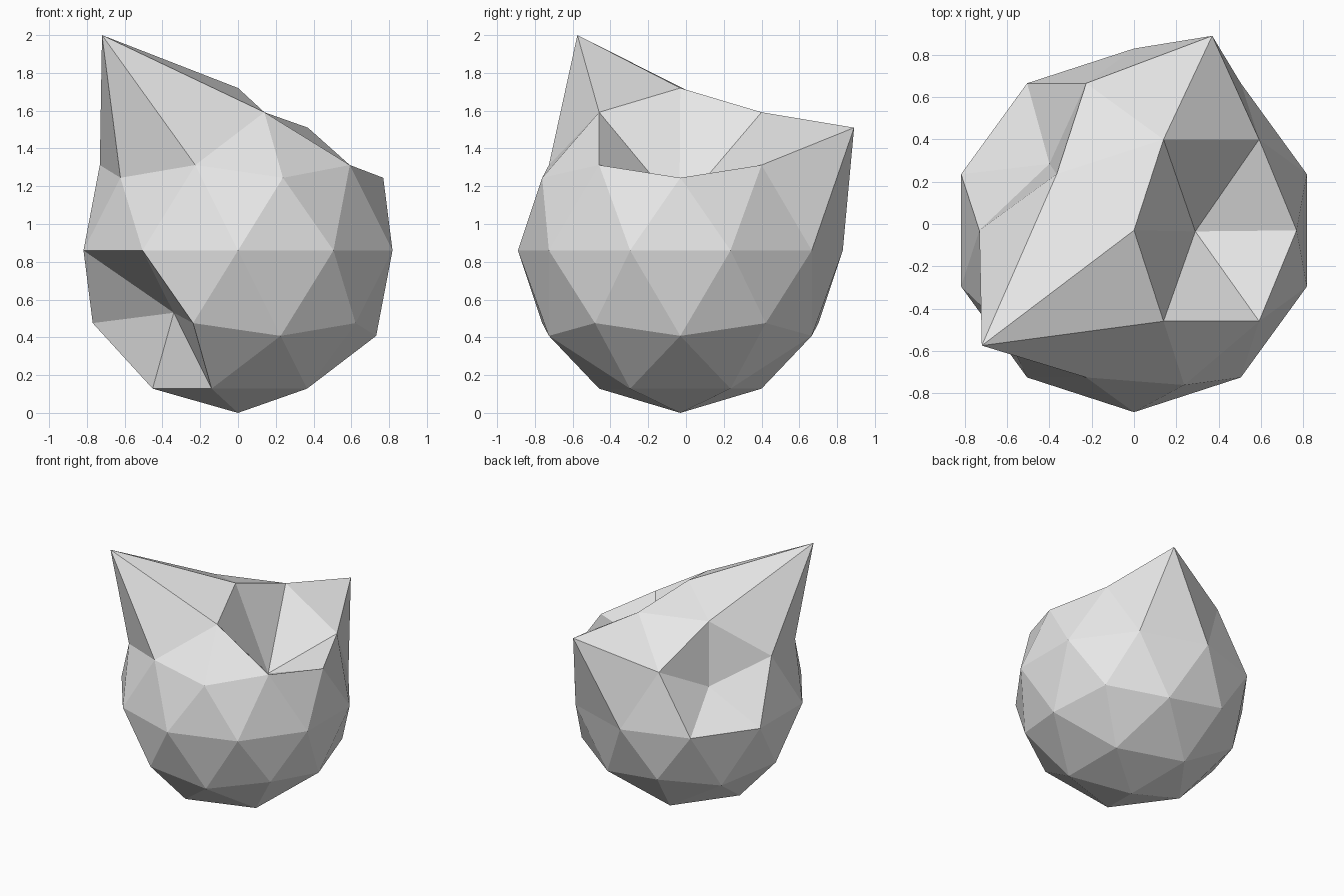
import bpy
import bmesh
from mathutils import Vector

cube = bpy.data.objects.get("Cube")
if cube:
    bpy.data.objects.remove(cube, do_unlink=True)

RADIUS = 0.86
CENTRE = Vector((0, -0.03, RADIUS))

# Plain grey surface
grey = bpy.data.materials.new("light grey")
grey.use_nodes = True
grey.diffuse_color = (0.8, 0.8, 0.8, 1)
for node in grey.node_tree.nodes:
    if node.type == 'BSDF_PRINCIPLED':
        node.inputs["Base Color"].default_value = grey.diffuse_color

# Low-poly ball
bpy.ops.mesh.primitive_ico_sphere_add(subdivisions=2, radius=RADIUS, location=(0, 0, 0))
ball = bpy.context.object
ball.name = "faceted_ball"
ball.data.name = "faceted_ball"
ball.data.materials.append(grey)

bm = bmesh.new()
bm.from_mesh(ball.data)
bmesh.ops.translate(bm, vec=CENTRE, verts=bm.verts)


def nearest(point):
    return min(bm.verts, key=lambda v: (v.co - Vector(point)).length)


# Corners pulled out into spikes or pushed in as dents: (resting place, new place)
moves = [
    ((-0.37, -0.30, 1.59), (-0.72, -0.575, 2.0)),   # tall front spike
    ((0.24, 0.70, 1.245), (0.37, 0.89, 1.51)),      # back spike
    ((0.45, -0.03, 1.59), (0.29, -0.035, 1.08)),    # top dent
    ((-0.62, 0.42, 1.245), (-0.40, 0.285, 1.10)),   # back side dent
    ((-0.59, -0.46, 0.41), (-0.34, -0.17, 0.53)),   # low front dent
]
picked = [(nearest(rest), Vector(new)) for rest, new in moves]
for vert, new in picked:
    vert.co = new

for face in bm.faces:
    face.smooth = False
bm.normal_update()
bm.to_mesh(ball.data)
bm.free()
